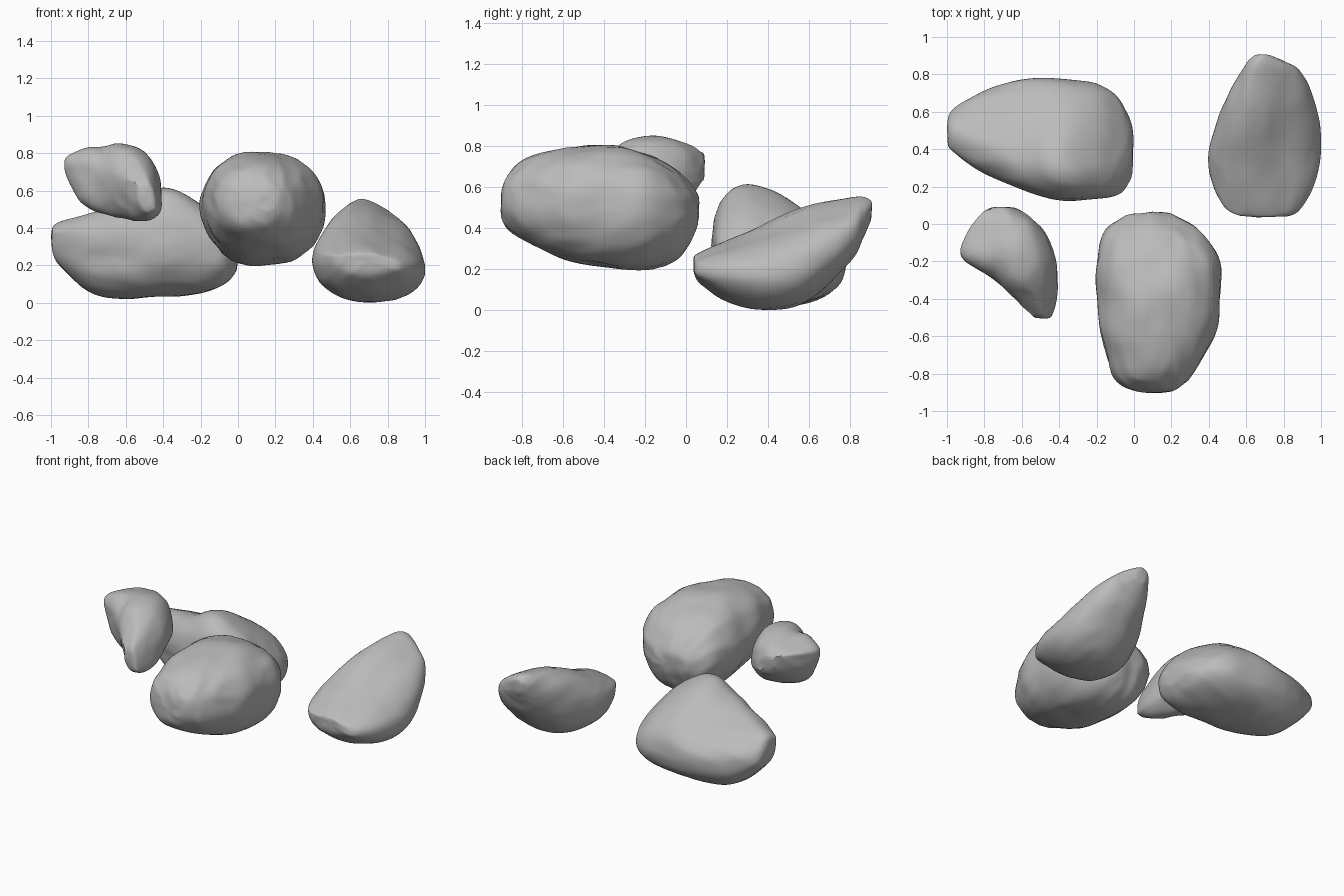
import bpy
import bmesh
import math
from mathutils import Vector, noise

old = bpy.data.objects.get("Cube")
if old:
    bpy.data.objects.remove(old, do_unlink=True)

SIDES = 72       # vertices around each ring
STEPS = 10       # rings between two neighbouring stations

stone = bpy.data.materials.new("stone grey")
stone.use_nodes = True
stone.diffuse_color = (0.5, 0.5, 0.5, 1)
stone.node_tree.nodes["Principled BSDF"].inputs["Base Color"].default_value = (0.5, 0.5, 0.5, 1)
stone.node_tree.nodes["Principled BSDF"].inputs["Roughness"].default_value = 0.9


def spline(a, b, c, d, t):
    """Catmull-Rom blend between b and c."""
    return [0.5 * (2 * q + (r - p) * t + (2 * p - 5 * q + 4 * r - s) * t * t
                   + (3 * q - p - 3 * r + s) * t ** 3)
            for p, q, r, s in zip(a, b, c, d)]


def refine(stations):
    """Smoothly interpolate the stations into closely spaced rings."""
    last = len(stations) - 1
    rings = []
    for i in range(last):
        around = [stations[min(max(i + k, 0), last)] for k in (-1, 0, 1, 2)]
        rings += [spline(*around, step / STEPS) for step in range(STEPS)]
    return rings + [list(stations[last])]


def power(value, exponent):
    return math.copysign(abs(value) ** exponent, value)


def section(ring, lean, square, keel, slope):
    """Closed outline with its own belt height, off-centre ridge and keel."""
    along, low, high, bottom, top, belt, ridge = ring
    middle = low + (high - low) * keel
    for k in range(SIDES):
        angle = math.tau * k / SIDES
        c = power(math.cos(angle), square)
        s = power(math.sin(angle), square)
        crest = ridge if s > 0 else middle
        across = crest + c * (high - crest if c > 0 else crest - low)
        height = belt + s * (top - belt if s > 0 else belt - bottom)
        height += lean * c * (1 - abs(s))
        # flatten the upper shoulder on the high side
        if c > 0 and s > 0:
            height -= slope * math.sin(2 * angle) * (top - bottom)
        yield along, across, height


def make_rock(name, stations, axis, lean=0, square=0.9, keel=0.5, slope=0,
              rough=0.01, dents=()):
    """Loft the stations along x or y, then weather the surface."""
    def place(p):
        return Vector(p) if axis == "x" else Vector((p[1], p[0], p[2]))

    bm = bmesh.new()
    loops = [[bm.verts.new(place(p)) for p in section(ring, lean, square, keel, slope)]
             for ring in refine(stations)]
    for one, two in zip(loops, loops[1:]):
        for k in range(SIDES):
            n = (k + 1) % SIDES
            bm.faces.new((one[k], one[n], two[n], two[k]))
    # rounded ends
    for loop, outward in ((loops[0], -1), (loops[-1], 1)):
        centre = sum((v.co for v in loop), Vector()) / SIDES
        pole = bm.verts.new(centre + place((outward * 0.01, 0, 0)))
        for k in range(SIDES):
            bm.faces.new((loop[k], loop[(k + 1) % SIDES], pole))
    bmesh.ops.recalc_face_normals(bm, faces=bm.faces)
    for _ in range(6):
        bmesh.ops.smooth_vert(bm, verts=bm.verts, factor=0.5,
                              use_axis_x=True, use_axis_y=True, use_axis_z=True)
    bm.normal_update()
    # lumps, chiselled grain and hollows
    grain = place((3, 9, 9))
    moves = []
    for v in bm.verts:
        lump = noise.noise(v.co * 5)
        chip = abs(noise.noise(v.co * grain + Vector((7, 3, 1))))
        shift = rough * (lump + 0.9 * (0.3 - chip))
        for centre, size, depth in dents:
            offset = v.co - Vector(centre)
            gap = sum((o / r) ** 2 for o, r in zip(offset, size))
            shift -= depth * math.exp(-gap)
        moves.append(v.normal * shift)
    for v, move in zip(bm.verts, moves):
        v.co += move
    mesh = bpy.data.meshes.new(name)
    bm.to_mesh(mesh)
    bm.free()
    mesh.materials.append(stone)
    rock = bpy.data.objects.new(name, mesh)
    bpy.context.collection.objects.link(rock)
    bpy.ops.object.select_all(action="DESELECT")
    rock.select_set(True)
    bpy.context.view_layer.objects.active = rock
    bpy.ops.object.shade_smooth_by_angle(angle=math.radians(40))


# Station: position along the axis, side low, side high, bottom, top, belt, ridge

# Wedge-shaped rock on the left, rising to the back
make_rock("wedge_rock", [
    (.04, .60, .80, .18, .26, .22, .70),
    (.07, .50, .88, .13, .28, .22, .68),
    (.2, .42, .96, .04, .34, .22, .66),
    (.4, .40, 1.0, .00, .43, .21, .63),
    (.6, .46, .985, .05, .515, .27, .63),
    (.8, .565, .90, .24, .55, .39, .65),
    (.87, .61, .81, .36, .55, .45, .67),
    (.905, .65, .73, .43, .53, .48, .69),
], "y", lean=-.03, square=0.92, slope=.08, rough=0.008,
    dents=[((.80, .50, .42), (.07, .35, .17), .015)])

# Broad flat rock at the back right
make_rock("broad_rock", [
    (-.995, .42, .55, .28, .39, .34, .48),
    (-.96, .38, .62, .2, .43, .32, .5),
    (-.8, .27, .71, .06, .48, .29, .45),
    (-.6, .18, .77, .02, .53, .28, .36),
    (-.4, .13, .78, .03, .62, .28, .32),
    (-.2, .13, .75, .05, .53, .27, .31),
    (-.07, .16, .66, .10, .40, .25, .35),
    (-.005, .26, .50, .18, .30, .24, .38),
], "x", lean=-.04, square=0.85, slope=.13, rough=0.008,
    dents=[((-.45, .60, .45), (.12, .1, .15), .02),
           ((-.75, .2, .24), (.25, .1, .05), .015)])

# Large round boulder in front
make_rock("large_boulder", [
    (-.9, .02, .16, .46, .58, .52, .09),
    (-.87, -.06, .24, .40, .66, .53, .09),
    (-.78, -.125, .33, .335, .745, .53, .1),
    (-.6, -.175, .43, .25, .79, .53, .1),
    (-.4, -.19, .46, .20, .81, .53, .1),
    (-.2, -.19, .46, .19, .77, .53, .1),
    (-.04, -.15, .36, .25, .68, .5, .1),
    (.06, -.01, .19, .42, .55, .48, .1),
], "y", square=0.92, rough=0.014,
    dents=[((.2, -.4, .2), (.09, .3, .08), .02)])

# Small pointed rock, resting high on the right
make_rock("small_rock", [
    (-.505, -.54, -.45, .49, .64, .57, -.49),
    (-.4, -.63, -.42, .44, .74, .59, -.53),
    (-.3, -.75, -.41, .44, .82, .63, -.6),
    (-.18, -.93, -.42, .46, .85, .67, -.65),
    (-.05, -.90, -.47, .51, .83, .69, -.68),
    (.04, -.83, -.55, .58, .80, .7, -.69),
    (.09, -.76, -.65, .66, .75, .7, -.7),
], "y", lean=-.07, square=0.97, keel=.65, rough=0.012,
    dents=[((-.72, -.22, .83), (.05, .12, .08), .02)])
